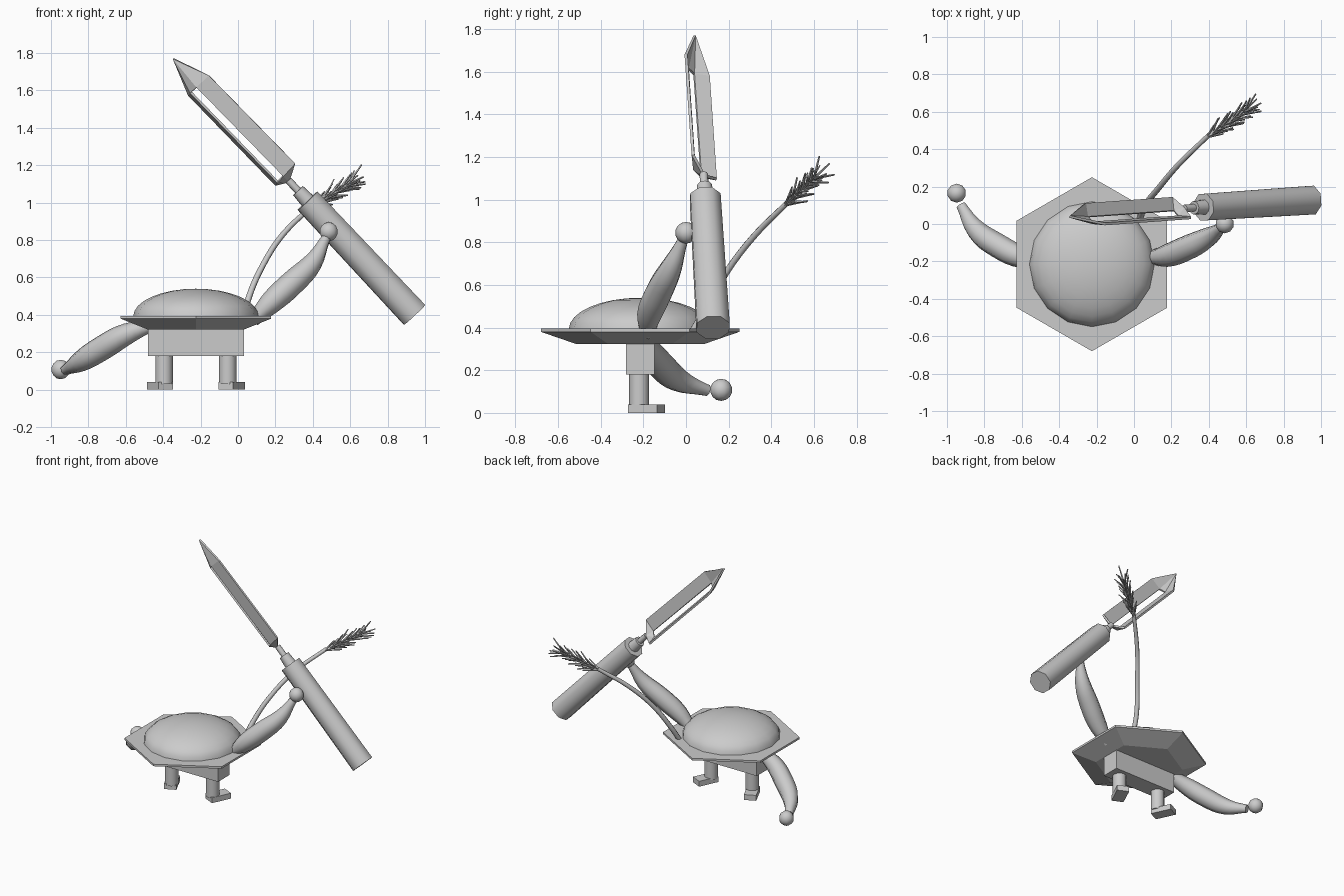
import bpy, bmesh, math, random
from mathutils import Vector, Matrix

if "Cube" in bpy.data.objects:
    bpy.data.objects.remove(bpy.data.objects["Cube"])

grey = bpy.data.materials.new("plain grey")
grey.use_nodes = True
grey.diffuse_color = (0.6, 0.6, 0.6, 1)
grey.node_tree.nodes["Principled BSDF"].inputs["Base Color"].default_value = (0.6, 0.6, 0.6, 1)


def activate(ob):
    bpy.ops.object.select_all(action='DESELECT')
    ob.select_set(True)
    bpy.context.view_layer.objects.active = ob


def finish(name, bm, smooth=None):
    bmesh.ops.recalc_face_normals(bm, faces=bm.faces)
    me = bpy.data.meshes.new(name)
    bm.to_mesh(me)
    bm.free()
    ob = bpy.data.objects.new(name, me)
    bpy.context.collection.objects.link(ob)
    me.materials.append(grey)
    if smooth:
        activate(ob)
        bpy.ops.object.shade_smooth_by_angle(angle=math.radians(smooth))
    return ob


def box(name, center, size, turn=0):
    bm = bmesh.new()
    mat = Matrix.Translation(center) @ Matrix.Rotation(turn, 4, 'Z') @ Matrix.Diagonal((*size, 1))
    bmesh.ops.create_cube(bm, size=1, matrix=mat)
    return finish(name, bm)


def add_rod(bm, a, b, r1, r2, sides, spin=0):
    a, b = Vector(a), Vector(b)
    d = b - a
    mat = (Matrix.Translation((a + b) / 2) @ d.to_track_quat('Z', 'Y').to_matrix().to_4x4()
           @ Matrix.Rotation(spin, 4, 'Z'))
    bmesh.ops.create_cone(bm, cap_ends=True, segments=sides, radius1=r1, radius2=r2,
                          depth=d.length, matrix=mat)


def rod(name, a, b, r1, r2, sides, spin=0):
    bm = bmesh.new()
    add_rod(bm, a, b, r1, r2, sides, spin)
    return finish(name, bm, 50)


def ball(name, center, r):
    bm = bmesh.new()
    bmesh.ops.create_uvsphere(bm, u_segments=10, v_segments=7, radius=r,
                              matrix=Matrix.Translation(center))
    return finish(name, bm, 60)


def tube(name, points, radii):
    cu = bpy.data.curves.new(name, 'CURVE')
    cu.dimensions = '3D'
    cu.bevel_depth = 1
    cu.bevel_resolution = 2
    cu.resolution_u = 4
    cu.use_fill_caps = True
    sp = cu.splines.new('BEZIER')
    sp.radius_interpolation = 'CARDINAL'
    sp.bezier_points.add(len(points) - 1)
    for bp, p, r in zip(sp.bezier_points, points, radii):
        bp.co = p
        bp.radius = r
        bp.handle_left_type = bp.handle_right_type = 'AUTO'
    ob = bpy.data.objects.new(name, cu)
    bpy.context.collection.objects.link(ob)
    cu.materials.append(grey)
    activate(ob)
    bpy.ops.object.convert(target='MESH')
    bpy.ops.object.shade_smooth_by_angle(angle=math.radians(60))


CX, CY = -0.225, -0.215

# Six-sided body plate with a sloped underside
bm = bmesh.new()
rings = []
for r, z in ((0.30, 0.323), (0.465, 0.38), (0.465, 0.395)):
    angles = [math.radians(30 + 60 * i) for i in range(6)]
    rings.append([bm.verts.new((CX + r * math.cos(a), CY + r * math.sin(a), z)) for a in angles])
for lo, hi in zip(rings, rings[1:]):
    for i in range(6):
        j = (i + 1) % 6
        bm.faces.new((lo[i], lo[j], hi[j], hi[i]))
bm.faces.new(rings[0])
bm.faces.new(rings[-1])
finish("body_plate", bm)

# Flattened shell dome
bm = bmesh.new()
bmesh.ops.create_uvsphere(bm, u_segments=16, v_segments=16, radius=1)
bmesh.ops.delete(bm, geom=[v for v in bm.verts if v.co.z < -0.01], context='VERTS')
bmesh.ops.transform(bm, verts=bm.verts, matrix=Matrix.Translation((CX, CY, 0.392))
                    @ Matrix.Diagonal((0.335, 0.335, 0.148, 1)))
finish("shell_dome", bm, 60)

# Hips, legs and outward-turned feet
box("hips", (CX, CY, 0.252), (0.515, 0.135, 0.145))
for side, s in (("left", 1), ("right", -1)):
    x = CX + s * 0.17
    rod(side + "_leg", (x, CY - 0.005, 0.03), (x, CY - 0.005, 0.19), 0.047, 0.047, 12)
    box(side + "_foot", (x + s * 0.022, CY + 0.03, 0.02), (0.085, 0.15, 0.04), -s * math.radians(25))

# Spindle-shaped arms and round hands
tube("left_arm", [(0.08, -0.18, 0.37), (0.17, -0.17, 0.46), (0.29, -0.125, 0.57),
                  (0.40, -0.07, 0.68), (0.47, -0.015, 0.81)],
     [0.035, 0.06, 0.067, 0.053, 0.026])
ball("left_hand", (0.485, 0.0, 0.845), 0.051)
tube("right_arm", [(-0.44, -0.2, 0.35), (-0.59, -0.18, 0.30), (-0.73, -0.115, 0.22),
                   (-0.845, -0.03, 0.15), (-0.925, 0.10, 0.105)],
     [0.03, 0.057, 0.066, 0.055, 0.028])
ball("right_hand", (-0.948, 0.165, 0.108), 0.052)

# Peeler handle, collar and neck
top, end = Vector((0.372, 0.09, 1.01)), Vector((0.944, 0.127, 0.40))
axis = (top - end).normalized()
rod("peeler_handle", end, top, 0.083, 0.077, 8, math.radians(22.5))
rod("peeler_collar", top - axis * 0.01, top + axis * 0.075, 0.042, 0.036, 10)
rod("peeler_neck", top + axis * 0.07, top + axis * 0.15, 0.02, 0.02, 8)

# Bowed peeler blade with a long slot
tip, base = Vector((-0.345, 0.04, 1.77)), Vector((0.272, 0.085, 1.115))
bulge = Vector((-0.55, -0.656, -0.51)).normalized() * 0.05
bm = bmesh.new()


def station(right, left):
    right, left = Vector(right), Vector(left)
    pts = [right, right.lerp(left, 0.36) + bulge, right.lerp(left, 0.64) + bulge, left]
    return [bm.verts.new(p) for p in pts]


upper = station((-0.155, 0.0, 1.68), (-0.262, 0.11, 1.577))
lower = station((0.305, 0.033, 1.21), (0.203, 0.143, 1.096))
tip_v, base_v = bm.verts.new(tip), bm.verts.new(base)
for i in range(3):
    bm.faces.new((tip_v, upper[i], upper[i + 1]))
    bm.faces.new((base_v, lower[i + 1], lower[i]))
    if i != 1:
        bm.faces.new((upper[i], lower[i], lower[i + 1], upper[i + 1]))
blade = finish("peeler_blade", bm)
solid = blade.modifiers.new("thickness", 'SOLIDIFY')
solid.thickness = 0.014
solid.offset = 0

# Curved tail stalk
tube("tail_stalk", [(0.03, 0.03, 0.38), (0.06, 0.10, 0.50), (0.13, 0.19, 0.66),
                    (0.24, 0.32, 0.83), (0.40, 0.475, 0.985)],
     [0.017, 0.017, 0.016, 0.015, 0.013])

# Bristly grain ear at the tail tip
random.seed(4)
start, stop = Vector((0.39, 0.465, 0.975)), Vector((0.59, 0.60, 1.10))
along = (stop - start).normalized()
side = along.cross(Vector((0, 0, 1))).normalized()
rise = side.cross(along)
bm = bmesh.new()
add_rod(bm, start, stop, 0.012, 0.006, 6)
for row in range(9):
    for k in range(5):
        a = math.tau * (k + 0.5 * (row % 2)) / 5
        out = side * math.cos(a) + rise * math.sin(a)
        p = start.lerp(stop, row / 8)
        length = random.uniform(0.09, 0.13)
        add_rod(bm, p, p + (along + out * random.uniform(0.35, 0.6)).normalized() * length,
                0.007, 0.004, 4)
finish("tail_ear", bm)
